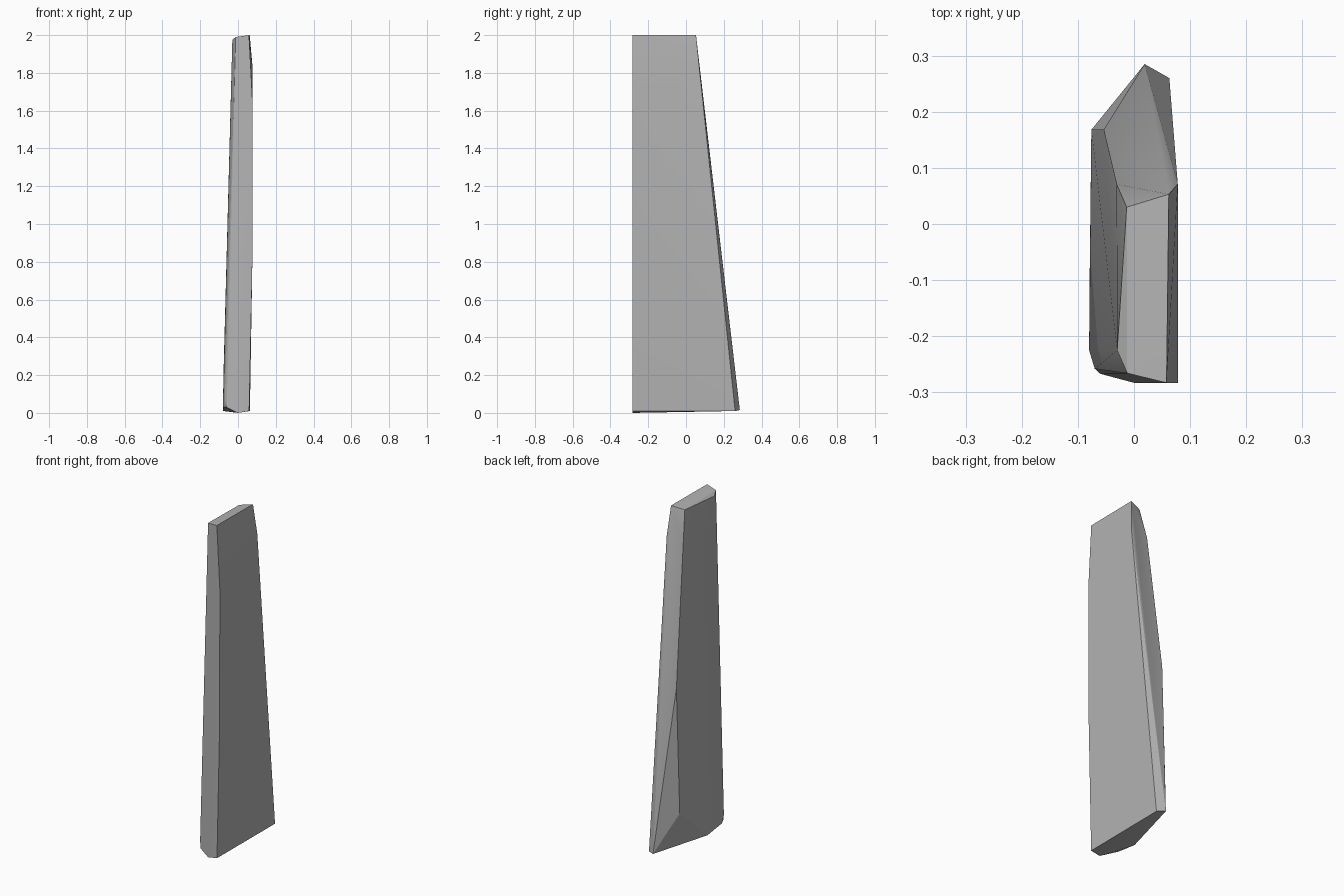
import bpy
import bmesh
import math

cube = bpy.data.objects.get("Cube")
if cube:
    bpy.data.objects.remove(cube, do_unlink=True)

grey = bpy.data.materials.new("stone_grey")
grey.use_nodes = True
colour = (0.45, 0.45, 0.45, 1)
grey.diffuse_color = colour
grey.node_tree.nodes["Principled BSDF"].inputs["Base Color"].default_value = colour

FRONT = -0.283  # flat front plane

# Slanted cap
top = [(-0.013, 0.03, 1.985), (0.062, 0.053, 2), (0.058, FRONT, 2),
       (-0.012, -0.266, 1.99), (-0.03, -0.225, 1.975)]
# Slightly bowed broad left side and its front edge
left_side = [(0.078, 0.071, 1.82), (0.078, FRONT, 1.62), (0.076, FRONT, 0.8),
             (0.063, 0.26, 0.01), (0.059, FRONT, 0.01)]
# Chamfered back and right side
back = [(-0.031, 0.071, 1.8), (-0.054, 0.168, 0.98), (-0.076, 0.168, 0.237),
        (0.019, 0.285, 0.015)]
# Rounded lower front corner
foot = [(-0.079, -0.09, 0.01), (-0.08, -0.225, 0.03), (-0.07, -0.258, 0.07),
        (-0.06, -0.267, 0.03), (0, FRONT, 0.0)]

# Tapered slab as the convex solid around its corners
bm = bmesh.new()
for p in top + left_side + back + foot:
    bm.verts.new(p)
hull = bmesh.ops.convex_hull(bm, input=bm.verts)
loose = [v for v in bm.verts if not v.link_faces]
bmesh.ops.delete(bm, geom=loose, context='VERTS')
bmesh.ops.recalc_face_normals(bm, faces=bm.faces)
mesh = bpy.data.meshes.new("tapered_slab")
bm.to_mesh(mesh)
bm.free()
mesh.materials.append(grey)

slab = bpy.data.objects.new("tapered_slab", mesh)
bpy.context.collection.objects.link(slab)
bpy.context.view_layer.objects.active = slab
slab.select_set(True)
bpy.ops.object.shade_smooth_by_angle(angle=math.radians(20))
